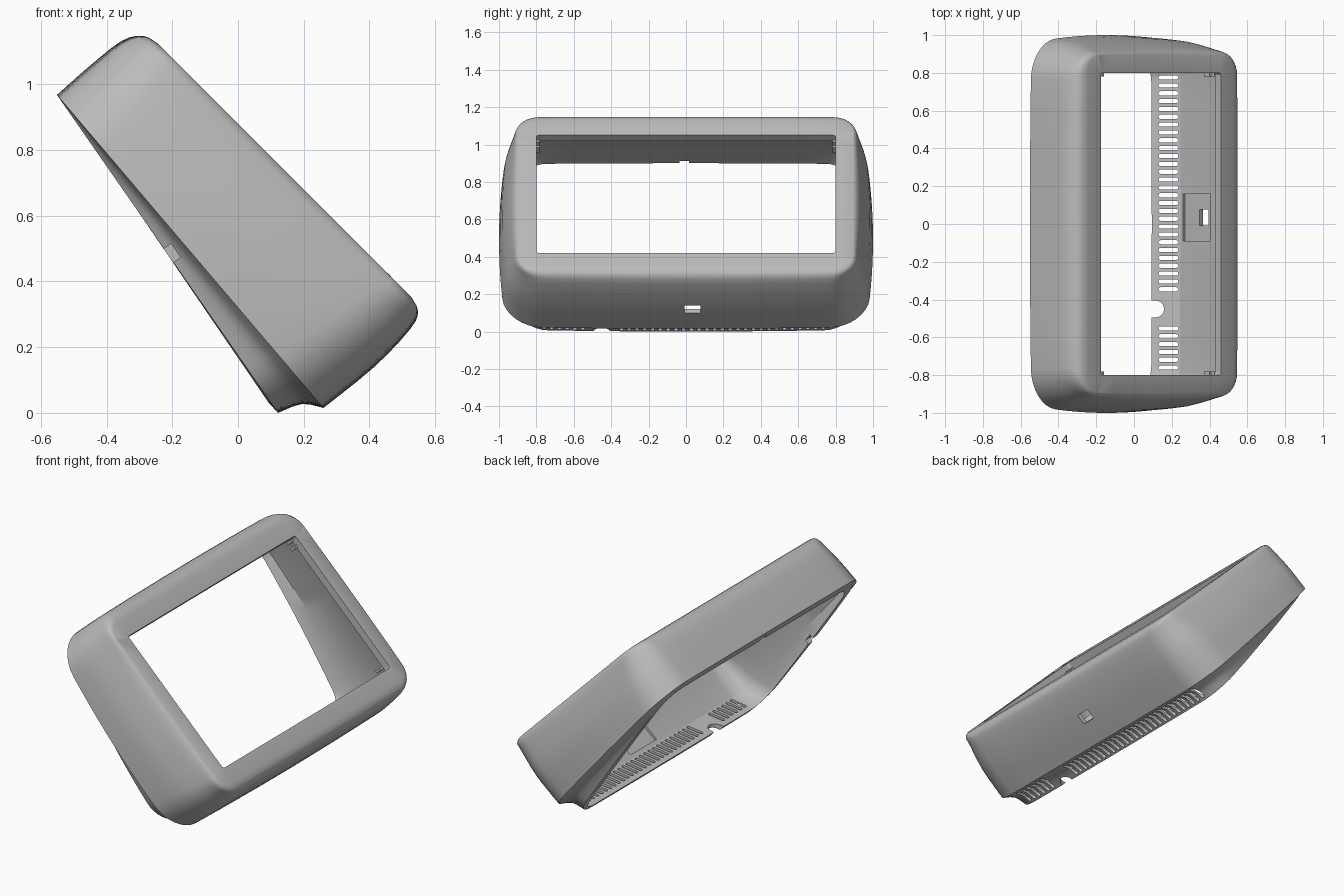
import bpy, bmesh, math
from mathutils import Matrix, Vector

if "Cube" in bpy.data.objects:
    bpy.data.objects.remove(bpy.data.objects["Cube"])

grey = bpy.data.materials.new("plain grey")
grey.diffuse_color = (0.5, 0.5, 0.5, 1)
grey.use_nodes = True
grey.node_tree.nodes["Principled BSDF"].inputs["Base Color"].default_value = grey.diffuse_color


def loop_points(bx, bz, tx, tz, hy, r, bow, seg=8, sub=10):
    """Rounded rectangle with bowed sides, on the plane through y and the bottom-top line."""
    b, t = Vector((bx, 0, bz)), Vector((tx, 0, tz))
    mid, half = (b + t) / 2, (t - b).length / 2
    d = (t - b).normalized()
    arcs = []
    for k, (su, sy) in enumerate([(1, 1), (-1, 1), (-1, -1), (1, -1)]):
        angles = [math.pi / 2 * (k + i / seg) for i in range(seg + 1)]
        arcs.append([Vector((su * (half - r) + r * math.cos(a), sy * (hy - r) + r * math.sin(a)))
                     for a in angles])
    flat = []
    for k in range(4):
        p, q = arcs[k][-1], arcs[(k + 1) % 4][0]
        flat += arcs[k] + [p.lerp(q, i / sub) for i in range(1, sub)]
    pts = []
    for u, y in flat:
        nu, ny = u / half, y / hy
        pts.append(mid + d * u * (1 - bow * ny * ny) + Vector((0, y * (1 - 2 * bow * nu * nu), 0)))
    return pts


def smooth_sections(keys, steps):
    """Catmull-Rom interpolation between key sections."""
    out = []
    for i in range(len(keys) - 1):
        quad = [keys[max(i - 1, 0)], keys[i], keys[i + 1], keys[min(i + 2, len(keys) - 1)]]
        for s in range(steps):
            t = s / steps
            out.append([.5 * (2 * b + (c - a) * t + (2 * a - 5 * b + 4 * c - d) * t * t
                              + (3 * b - a - 3 * c + d) * t ** 3) for a, b, c, d in zip(*quad)])
    return out + [keys[-1]]


def shade(ob):
    bpy.context.view_layer.objects.active = ob
    ob.select_set(True)
    bpy.ops.object.shade_smooth_by_angle(angle=math.radians(32))
    ob.select_set(False)


def new_object(name, bm):
    bmesh.ops.recalc_face_normals(bm, faces=bm.faces[:])
    me = bpy.data.meshes.new(name)
    bm.to_mesh(me)
    bm.free()
    ob = bpy.data.objects.new(name, me)
    bpy.context.collection.objects.link(ob)
    me.materials.append(grey)
    return ob


def add_box(bm, centre, size, angle=0.0):
    m = Matrix.Translation(centre) @ Matrix.Rotation(angle, 4, 'Y') @ Matrix.Diagonal((*size, 1))
    bmesh.ops.create_cube(bm, size=1, matrix=m)


def add_slot(bm, x0, x1, y, r, z0, z1):
    """Upright cutter with rounded ends."""
    ring = []
    for cx, start in ((x1 - r, -90), (x0 + r, 90)):
        for i in range(7):
            a = math.radians(start + 30 * i)
            ring.append((cx + r * math.cos(a), y + r * math.sin(a)))
    low = [bm.verts.new((x, yy, z0)) for x, yy in ring]
    high = [bm.verts.new((x, yy, z1)) for x, yy in ring]
    bm.faces.new(low[::-1])
    bm.faces.new(high)
    n = len(ring)
    for i in range(n):
        bm.faces.new((low[i], low[(i + 1) % n], high[(i + 1) % n], high[i]))


# Key sections: bottom x, z, top x, z, half width, corner radius, bow
opening = (.461, .42, -.176, 1.05, .8, .015, 0)
body = [(.527, .353, -.245, 1.125, .895, .09, 0),
        (.548, .31, -.29, 1.148, .917, .12, .006),
        (.525, .256, -.355, 1.132, .943, .16, .014),
        (.415, .14, -.455, 1.053, .983, .19, .018),
        (.26, .015, -.551, .968, 1, .2, .02)]
# concave step back to the rear rim
step = [body[-1],
        (.195, .027, -.549, .965, .955, .18, .02),
        (.122, 0, -.547, .962, .93, .16, .02)]
# inner walls from the rim to the back of the bezel
inside = [(.094, .03, -.5, .9, .885, .12, .01),
          (.245, .05, -.48, .916, .915, .12, .01),
          (.45, .235, -.325, 1.04, .88, .08, 0),
          (.49, .31, -.26, 1.07, .85, .05, 0),
          (.43, .388, -.208, 1.018, .8, .015, 0)]
sections = [opening] + smooth_sections(body, 3) + smooth_sections(step, 3)[1:] + inside

bm = bmesh.new()
rings = [[bm.verts.new(p) for p in loop_points(*s)] for s in sections]
for a, b in zip(rings, rings[1:] + rings[:1]):
    n = len(a)
    for i in range(n):
        bm.faces.new((a[i], a[(i + 1) % n], b[(i + 1) % n], b[i]))
shell = new_object("bezel_shell", bm)

# Cutters: recess around the port, then vent slots, cable notch, port and rim notches
pocket = bmesh.new()
add_box(pocket, (.325, .035, .135), (.19, .25, .05), -.72)
cut = bmesh.new()
for i in range(38):
    y = .775 - i * .0415
    if not -.53 < y < -.37:
        add_slot(cut, .13, .235, y, .011, -.05, .066)
add_slot(cut, .03, .16, -.45, .045, -.05, .1)
add_box(cut, (.385, .035, .125), (.062, .085, .2), -.72)
add_box(cut, (-.51, -.01, .9), (.05, .05, .05), -.72)
add_box(cut, (-.21, -.9, .48), (.05, .12, .05), .97)

for name, mesh in (("port_recess_cutter", pocket), ("opening_cutter", cut)):
    cutter = new_object(name, mesh)
    mod = shell.modifiers.new("cut", 'BOOLEAN')
    mod.operation = 'DIFFERENCE'
    mod.solver = 'EXACT'
    mod.object = cutter
    bpy.context.view_layer.objects.active = shell
    bpy.ops.object.modifier_apply(modifier=mod.name)
    cutter.hide_render = True
    cutter.hide_set(True)
shade(shell)

# Small screen clips behind the four corners of the opening
clips = bmesh.new()
for side in (-1, 1):
    for x, z in ((.405, .375), (-.192, .99)):
        for s in (-.014, .014):
            add_box(clips, (x - s, side * .797, z + s), (.016, .03, .04), math.radians(45))
new_object("screen_clips", clips)
